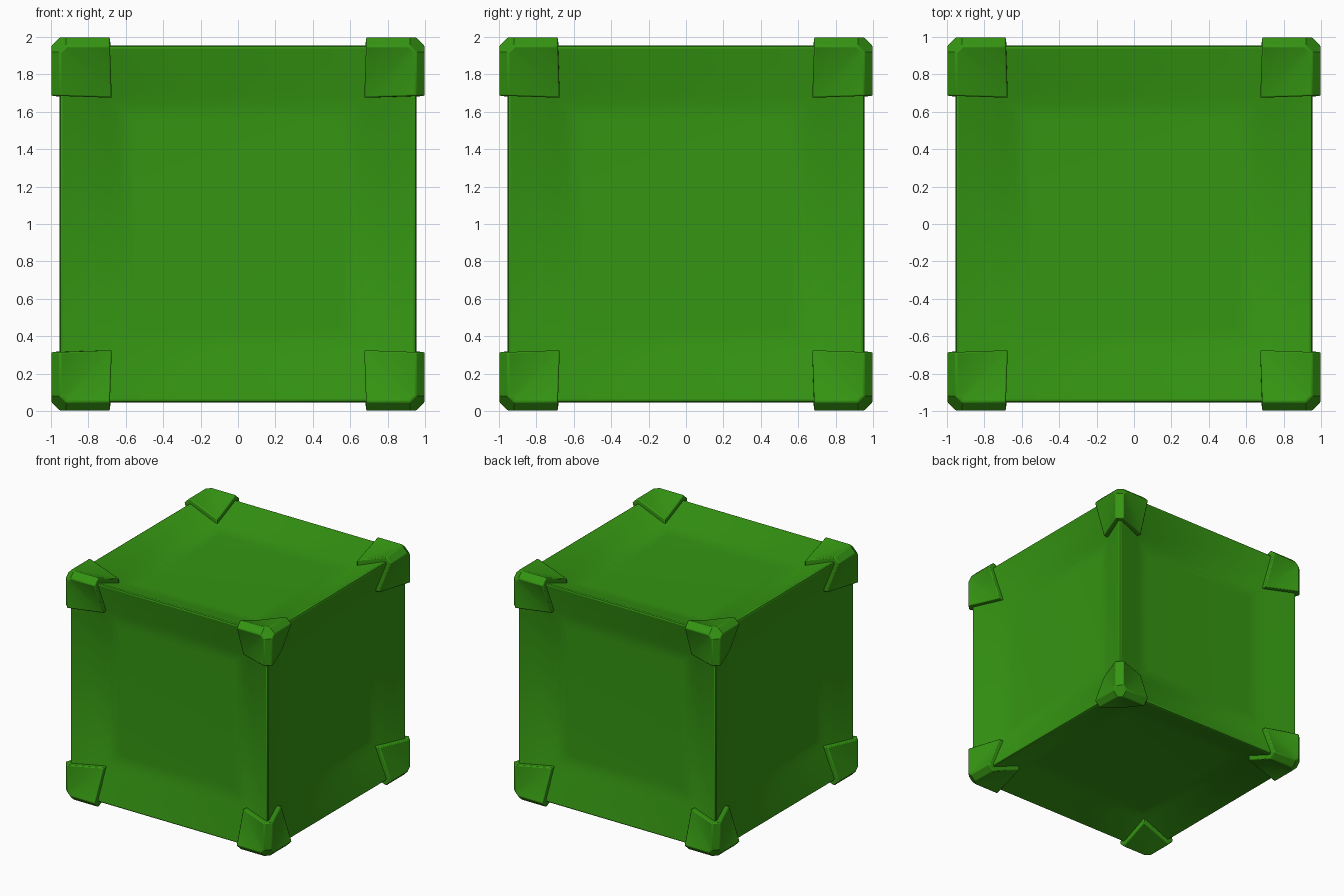
import bpy, bmesh, math

if "Cube" in bpy.data.objects:
    bpy.data.objects.remove(bpy.data.objects["Cube"])

green = bpy.data.materials.new("green")
green.diffuse_color = (0.035, 0.3, 0.006, 1)
green.use_nodes = True
green.node_tree.nodes["Principled BSDF"].inputs["Base Color"].default_value = green.diffuse_color


def finish(bm, name):
    bmesh.ops.recalc_face_normals(bm, faces=bm.faces)
    mesh = bpy.data.meshes.new(name)
    bm.to_mesh(mesh)
    bm.free()
    ob = bpy.data.objects.new(name, mesh)
    bpy.context.collection.objects.link(ob)
    ob.location.z = 1
    mesh.materials.append(green)
    bpy.ops.object.select_all(action='DESELECT')
    ob.select_set(True)
    bpy.context.view_layer.objects.active = ob
    return ob


# Cube body with narrow rounded edges and six dished faces
R = 0.955
bm = bmesh.new()
bmesh.ops.create_cube(bm, size=2 * R)
bmesh.ops.bevel(bm, geom=bm.edges[:], offset=0.016, segments=2,
                profile=0.5, affect='EDGES')
profile = [(0.939, 0.955), (0.70, 0.862), (0.65, 0.844), (0.60, 0.834), (0.55, 0.832)]
for (w0, d0), (w1, d1) in zip(profile, profile[1:]):
    bm.normal_update()
    big = [f for f in bm.faces if f.calc_area() > 1]
    bmesh.ops.inset_individual(bm, faces=big, thickness=w0 - w1,
                               depth=d1 - d0, use_even_offset=True)
body = finish(bm, "cube_body")
bpy.ops.object.shade_smooth_by_angle(angle=math.radians(30))

# Corner guard for one corner; each piece is repeated round the three axes
bm = bmesh.new()
verts = {}


def v(p):
    p = tuple(round(c, 4) for c in p)
    if p not in verts:
        verts[p] = bm.verts.new(p)
    return verts[p]


def face(points):
    return bm.faces.new([v(p) for p in points])


E, C, L, I, D = 0.95, 0.92, 0.685, 0.675, 0.895
pieces = [
    [(E, L, 1), (E, C, 1), (I, I, D)],              # sloped pads of one face
    [(E, C, 1), (C, E, 1), (I, I, D)],
    [(C, E, 1), (L, E, 1), (I, I, D)],
    [(E, L, 1), (1, L, E), (1, C, E), (E, C, 1)],   # chamfered outer edge
    [(I, I, D), (E, L, 1), (1, L, E), (D, I, I), (I, I, I)],  # inner wall
]
for k in range(3):
    for pts in pieces:
        face([p[k:] + p[:k] for p in pts])
# cut tip of the corner
face([(E, C, 1), (C, E, 1), (C, 1, E), (E, 1, C), (1, E, C), (1, C, E)])
guards = finish(bm, "corner_guards")

bev = guards.modifiers.new("soft_edges", 'BEVEL')
bev.width = 0.008
bev.segments = 2
bev.limit_method = 'ANGLE'
bev.angle_limit = math.radians(40)
mir = guards.modifiers.new("eight_corners", 'MIRROR')
mir.use_axis = (True, True, True)
mir.use_mirror_merge = False
bpy.ops.object.shade_smooth_by_angle(angle=math.radians(30))
